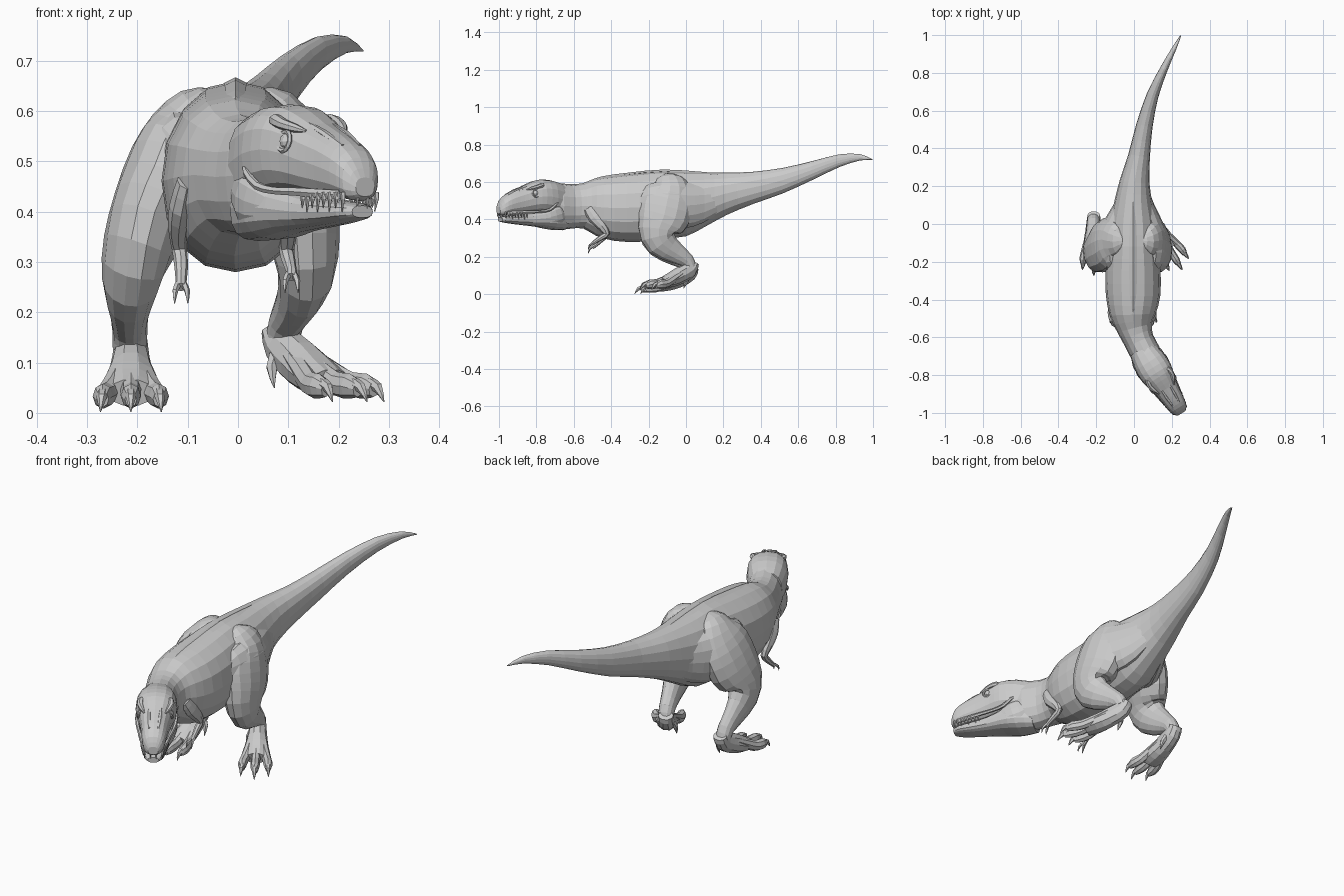
import bpy, bmesh, math
from mathutils import Vector


def spline(rows, n):
    # Catmull-Rom interpolation through tuples of numbers
    out = []
    for i in range(len(rows) - 1):
        p0, p1 = rows[max(i - 1, 0)], rows[i]
        p2, p3 = rows[i + 1], rows[min(i + 2, len(rows) - 1)]
        for k in range(n):
            t = k / n
            out.append(tuple(0.5 * (2 * b + (c - a) * t + (2 * a - 5 * b + 4 * c - d) * t * t
                                    + (3 * b - a - 3 * c + d) * t ** 3)
                             for a, b, c, d in zip(p0, p1, p2, p3)))
    return out + [rows[-1]]


def tube(name, rows, sides=10, lateral=(1, 0, 0), n=2, upright=False, power=1.0):
    # rows: x, y, z, sideways radius, other radius
    rows = spline(rows, n)
    pts = [Vector(r[:3]) for r in rows]
    bm = bmesh.new()
    rings = []
    for i, r in enumerate(rows):
        tan = pts[min(i + 1, len(pts) - 1)] - pts[max(i - 1, 0)]
        if upright:
            tan.z = 0
        tan.normalize()
        side = Vector(lateral)
        side = (side - tan * side.dot(tan)).normalized()
        up = side.cross(tan)
        ring = []
        for k in range(sides):
            a = 2 * math.pi * k / sides
            c, s = math.cos(a), math.sin(a)
            c = math.copysign(abs(c) ** power, c)
            s = math.copysign(abs(s) ** power, s)
            ring.append(bm.verts.new(pts[i] + side * c * max(r[3], .001) + up * s * max(r[4], .001)))
        rings.append(ring)
    for a, b in zip(rings, rings[1:]):
        for k in range(sides):
            j = (k + 1) % sides
            bm.faces.new((a[k], a[j], b[j], b[k]))
    bm.faces.new(rings[0])
    bm.faces.new(rings[-1])
    bmesh.ops.recalc_face_normals(bm, faces=bm.faces)
    me = bpy.data.meshes.new(name)
    bm.to_mesh(me)
    bm.free()
    ob = bpy.data.objects.new(name, me)
    bpy.context.collection.objects.link(ob)
    return ob


class Frame:
    # Local frame: forward, sideways, height
    def __init__(self, x, y, z, yaw, stretch=1.0):
        a = math.radians(yaw)
        self.o = Vector((x, y, z))
        self.f = Vector((math.sin(a), -math.cos(a), 0)) * stretch
        self.s = Vector((math.cos(a), math.sin(a), 0))
        self.yaw = a

    def at(self, f, s, z):
        return tuple(self.o + self.f * f + self.s * s + Vector((0, 0, z)))

    def tube(self, name, rows, **kw):
        return tube(name, [self.at(*r[:3]) + tuple(r[3:]) for r in rows], lateral=self.s, **kw)


def span(rows):
    # top and bottom heights to centre and half height
    return [(a, b, (t + l) / 2, w, (t - l) / 2) for a, b, t, l, w in rows]


# Tail, trunk and neck: x, y, top, bottom, half width
tube("body", span([
    (.247, .997, .722, .718, .003), (.213, .93, .749, .715, .012), (.158, .82, .748, .68, .021),
    (.098, .68, .713, .613, .032), (.055, .52, .676, .54, .044), (.027, .36, .655, .483, .058),
    (.003, .22, .65, .425, .08), (-.004, .1, .652, .36, .104), (-.005, 0, .656, .31, .126),
    (-.005, -.12, .66, .297, .133), (-.005, -.25, .65, .28, .146), (-.005, -.38, .637, .285, .144),
    (-.007, -.48, .622, .312, .122), (.003, -.55, .594, .352, .094), (.028, -.62, .588, .35, .08),
    (.065, -.69, .595, .35, .08), (.1, -.75, .585, .37, .06)]),
    sides=16, upright=True, power=.92)
# Low ridge along the spine
tube("spine_ridge", [(-.004, .2, .64, .004, .004), (-.005, .08, .646, .015, .009), (-.005, -.12, .656, .022, .011),
                     (-.005, -.3, .642, .02, .009), (-.005, -.45, .622, .015, .008), (-.002, -.53, .595, .004, .004)],
     sides=4)

# Head, turned to one side
head = Frame(.145, -.83, 0, 32)


def head_part(name, rows, **kw):
    head.tube(name, [(u, 0, (t + b) / 2, w, (t - b) / 2) for u, t, b, w in rows],
              upright=True, sides=16, **kw)


head_part("skull", [(-.2, .588, .40, .07), (-.12, .61, .42, .088), (-.05, .612, .435, .089), (0, .598, .437, .077),
                    (.05, .576, .432, .066), (.1, .558, .428, .058), (.15, .535, .425, .052),
                    (.185, .508, .421, .042), (.203, .468, .43, .022)], power=.8)
head_part("lower_jaw", [(-.2, .47, .342, .065), (-.12, .475, .345, .085), (-.05, .455, .358, .078),
                        (.02, .435, .366, .062), (.1, .424, .374, .051), (.16, .418, .382, .042),
                        (.193, .412, .388, .024)], power=.78)

for side, label in ((-1, "left"), (1, "right")):
    # Brow horn, snout ridge, lip fold and cheek
    head.tube("brow_" + label, [(-.05, side * .05, .582, .006, .006), (-.03, side * .064, .582, .014, .013),
                                (0, side * .066, .574, .014, .011), (.03, side * .056, .566, .01, .009),
                                (.055, side * .046, .56, .003, .003)], sides=7)
    head.tube("snout_ridge_" + label, [(.03, side * .026, .576, .005, .004), (.09, side * .024, .555, .01, .007),
                                       (.15, side * .02, .53, .005, .004)], sides=6)
    head.tube("lip_fold_" + label, [(-.125, side * .078, .492, .003, .004), (-.105, side * .086, .478, .007, .008),
                                    (-.07, side * .083, .452, .008, .009), (-.02, side * .074, .442, .008, .008),
                                    (.04, side * .063, .44, .008, .009), (.1, side * .053, .437, .008, .01),
                                    (.17, side * .04, .434, .006, .01)], sides=6)
    head.tube("cheek_" + label, [(-.2, side * .055, .45, .008, .02), (-.14, side * .069, .43, .02, .05),
                                 (-.08, side * .066, .415, .018, .04), (-.02, side * .056, .405, .006, .015)], sides=10)
    # Eye and eyelid ring
    bpy.ops.mesh.primitive_uv_sphere_add(segments=10, ring_count=6, radius=.016, location=head.at(.012, side * .063, .54))
    bpy.context.object.name = "eye_" + label
    bpy.ops.mesh.primitive_torus_add(major_segments=12, minor_segments=5, major_radius=.02, minor_radius=.005,
                                     location=head.at(.012, side * .07, .54),
                                     rotation=(0, math.radians(90 - side * 12), head.yaw))
    bpy.context.object.name = "eyelid_" + label
    # Upper teeth
    for i in range(8):
        u = .06 + .122 * i / 7
        w = .0575 - .018 * (i / 7) ** 2
        drop = .03 if i % 2 else .022
        head.tube("tooth_" + label, [(u, side * w, .438, .006, .006), (u + .002, side * w, .426, .005, .005),
                                     (u - .004, side * w * .97, .43 - drop, .001, .001)], sides=5, n=1)
for s in (-.012, .012):
    head.tube("front_tooth", [(.195, s, .44, .005, .005), (.193, s, .406, .001, .001)], sides=5, n=1)

# Hip muscles that join thighs to tail
for side, label in ((-1, "left"), (1, "right")):
    r = 1.12 if side < 0 else 1
    tube("hip_muscle_" + label, [(side * .1, -.27, .49, .015, .04), (side * .1 * r, -.2, .49, .06, .1),
                                 (side * .1 * r, -.1, .485, .082, .125), (side * .083 * r, -.01, .475, .073, .125),
                                 (side * .06, .09, .485, .05, .105), (side * .035, .22, .52, .025, .06)],
         sides=14, upright=True)

# Legs: thigh, knee, shank, ankle
tube("left_leg", [(-.05, -.09, .638, .01, .02), (-.078, -.09, .612, .045, .075), (-.105, -.085, .565, .07, .11),
                  (-.13, -.1, .5, .086, .14), (-.165, -.12, .41, .085, .14), (-.197, -.145, .33, .073, .112),
                  (-.213, -.125, .265, .058, .085), (-.216, -.05, .205, .04, .058), (-.215, .005, .165, .035, .04),
                  (-.215, .025, .13, .034, .032)], sides=14)
tube("right_leg", [(.04, -.09, .638, .01, .02), (.068, -.09, .612, .045, .075), (.085, -.085, .565, .07, .11),
                   (.1, -.1, .5, .082, .14), (.117, -.12, .41, .083, .14), (.132, -.145, .34, .071, .112),
                   (.135, -.13, .275, .056, .085), (.115, -.055, .22, .04, .058), (.096, .005, .18, .035, .04),
                   (.09, .025, .145, .034, .032)], sides=14)


def foot(label, fr, inner):
    # Instep
    fr.tube(label + "_foot", [(-.025, 0, .145, .033, .024), (0, 0, .112, .037, .042), (.06, 0, .08, .045, .046),
                              (.12, 0, .054, .054, .038), (.165, 0, .04, .048, .028)], sides=10)
    # Three toes with claws
    for s, reach in ((-1, .93), (0, 1.04), (1, .93)):
        a, b, c = s * .032, s * .048, s * .056
        fr.tube(label + "_toe", [(.03, s * .02, .112, .013, .013), (.12 * reach, a, .066, .021, .022),
                                 (.18 * reach, b, .038, .02, .024), (.225 * reach, c, .033, .02, .025),
                                 (.255 * reach, c, .027, .012, .016)], sides=8)
        fr.tube(label + "_claw", [(.235 * reach, c, .04, .012, .012), (.265 * reach, c * 1.04, .03, .01, .011),
                                  (.285 * reach, c * 1.08, .002, .001, .001)], sides=6)
    # Small hind claw
    fr.tube(label + "_hind_claw", [(.01, inner * .02, .105, .013, .014), (.02, inner * .04, .07, .012, .012),
                                   (.035, inner * .044, .03, .001, .001)], sides=6)


foot("left", Frame(-.213, .022, 0, 0), 1)
foot("right", Frame(.09, .022, .02, 32, 1.06), -1)

# Arms with two fingers each
for label, x, drop, lean in (("left", -.113, 0, 0), ("right", .094, .02, .012)):
    tube(label + "_arm", [(x * .9, -.52, .46, .02, .03), (x, -.49, .41, .024, .034), (x * 1.05, -.45, .365, .02, .026),
                          (x * 1.03, -.425, .325, .015, .018), (x + lean / 2, -.45, .295 + drop / 2, .014, .015),
                          (x + lean, -.485, .262 + drop, .011, .011), (x + lean, -.5, .25 + drop, .012, .01)], sides=8)
    for s in (-1, 1):
        xs = x + lean
        tube(label + "_finger", [(xs + s * .005, -.492, .257 + drop, .007, .007),
                                 (xs + s * .012, -.515, .242 + drop, .006, .006),
                                 (xs + s * .013, -.522, .218 + drop, .001, .001)], sides=5)
